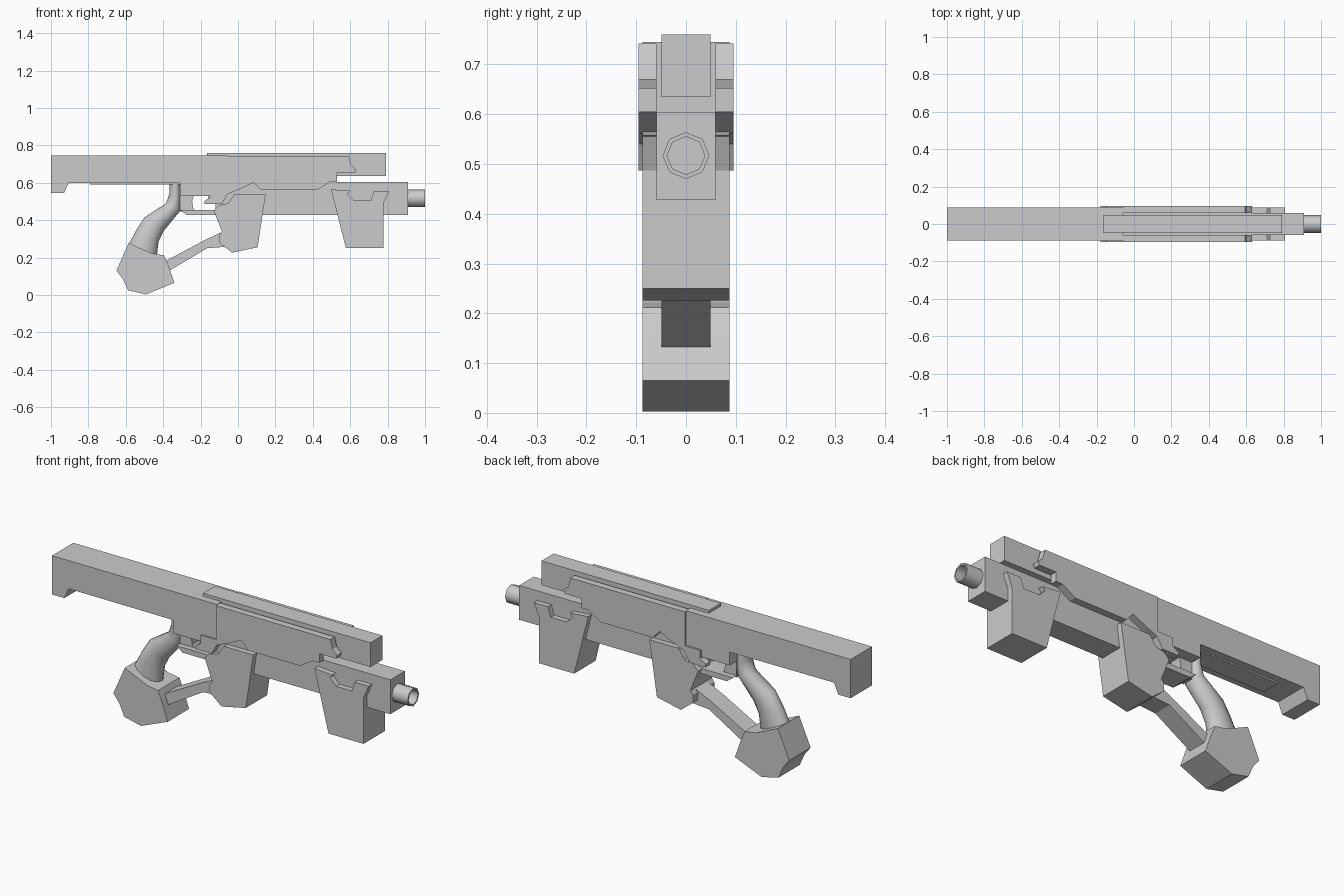
import bpy, bmesh, math
from mathutils import Vector

if "Cube" in bpy.data.objects:
    bpy.data.objects.remove(bpy.data.objects["Cube"])


def finish(name, bm, smooth=False, mirror=False):
    bmesh.ops.recalc_face_normals(bm, faces=bm.faces)
    me = bpy.data.meshes.new(name)
    bm.to_mesh(me)
    bm.free()
    ob = bpy.data.objects.new(name, me)
    bpy.context.collection.objects.link(ob)
    if mirror:
        mod = ob.modifiers.new("mirror_y", 'MIRROR')
        mod.use_axis = (False, True, False)
        mod.use_mirror_merge = False
    if smooth:
        bpy.ops.object.select_all(action='DESELECT')
        ob.select_set(True)
        bpy.context.view_layer.objects.active = ob
        bpy.ops.object.shade_smooth_by_angle(angle=math.radians(50))
    return ob


def prism(name, pts, y0, y1, mirror=False):
    """Side profile (x, z) extruded from y0 to y1."""
    bm = bmesh.new()
    face = bm.faces.new([bm.verts.new((x, y0, z)) for x, z in pts])
    ext = bmesh.ops.extrude_face_region(bm, geom=[face])
    verts = [v for v in ext["geom"] if isinstance(v, bmesh.types.BMVert)]
    bmesh.ops.translate(bm, verts=verts, vec=(0, y1 - y0, 0))
    return finish(name, bm, mirror=mirror)


def box(name, x0, x1, z0, z1, w):
    return prism(name, [(x0, z0), (x1, z0), (x1, z1), (x0, z1)], -w, w)


def loft(name, rings):
    """Skin a list of equal-length point rings, capping both ends."""
    bm = bmesh.new()
    loops = [[bm.verts.new(p) for p in ring] for ring in rings]
    n = len(loops[0])
    for a, b in zip(loops, loops[1:]):
        for i in range(n):
            j = (i + 1) % n
            bm.faces.new((a[i], a[j], b[j], b[i]))
    bm.faces.new(loops[0])
    bm.faces.new(loops[-1])
    return finish(name, bm, smooth=True)


W = 0.087  # half width of the main blocks

# Stock with heel and stepped underside
prism("stock", [(-1, .745), (-1, .545), (-.93, .545), (-.905, .60), (-.31, .598),
                (-.31, .53), (-.148, .53), (-.148, .567), (-.06, .567), (-.06, .745)], -W, W)
box("stock_underplate", -.79, -.31, .592, .605, .05)

# Upper slide and lower receiver
box("upper_slide", -.165, .79, .635, .76, .049)
prism("lower_receiver", [(.91, .605), (.91, .428), (-.275, .428), (-.31, .455), (-.12, .455),
                         (-.12, .49), (-.16, .49), (-.16, .605)], -.059, .059)

# Raised side panels
prism("side_panel", [(-.06, .742), (-.06, .567), (-.146, .567), (-.146, .525), (-.178, .503),
                     (-.178, .487), (-.085, .487), (-.055, .54), (0, .562), (.085, .602),
                     (.122, .56), (.42, .56), (.49, .603), (.53, .605), (.53, .652),
                     (.625, .652), (.632, .67), (.605, .695), (.593, .742)],
      .059, .095, mirror=True)

# Front foregrip and rear block, wrapped around the receiver
prism("front_grip", [(.497, .565), (.577, .25), (.777, .25), (.777, .487), (.806, .555),
                     (.727, .555), (.71, .505), (.62, .505), (.585, .54), (.60, .557)], -W, W)
prism("rear_block", [(-.02, .54), (.148, .54), (.105, .255), (-.032, .226), (-.10, .28),
                     (-.102, .318), (-.086, .34), (-.13, .452), (-.102, .48), (-.053, .49)], -W, W)

# Trigger, tucked against the grip
prism("trigger", [(-.31, .54), (-.235, .54), (-.245, .50), (-.24, .465), (-.225, .445),
                  (-.31, .445)], -.03, .03)

# Curved pistol grip: elliptical sections between back and front edge points
sections = [((-.365, .61), (-.305, .61)), ((-.365, .545), (-.305, .50)),
            ((-.385, .49), (-.307, .452)), ((-.50, .415), (-.395, .345)),
            ((-.545, .345), (-.425, .285)), ((-.60, .24), (-.435, .20))]
rings = []
for (bx, bz), (fx, fz) in sections:
    mid = Vector(((bx + fx) / 2, 0, (bz + fz) / 2))
    half = Vector(((fx - bx) / 2, 0, (fz - bz) / 2))
    rings.append([mid + half * math.cos(t) + Vector((0, .05 * math.sin(t), 0))
                  for t in (math.tau * i / 12 for i in range(12))])
loft("pistol_grip", rings)

# Faceted grip base and the strut joining it to the rear block
prism("grip_base", [(-.585, .278), (-.65, .13), (-.615, .085), (-.588, .025), (-.492, .003),
                    (-.34, .065), (-.375, .165), (-.395, .212), (-.46, .222)], -W, W)
prism("strut", [(-.09, .335), (-.175, .295), (-.40, .175), (-.37, .128), (-.165, .25),
                (-.06, .258)][::-1], -.049, .049)

# Hollow eight-sided muzzle
loft("muzzle", [[(x, r * math.sin(math.tau * i / 8), .517 + r * math.cos(math.tau * i / 8))
                 for i in range(8)]
                for x, r in ((.90, .047), (1, .047), (1, .038), (.915, .038))])
